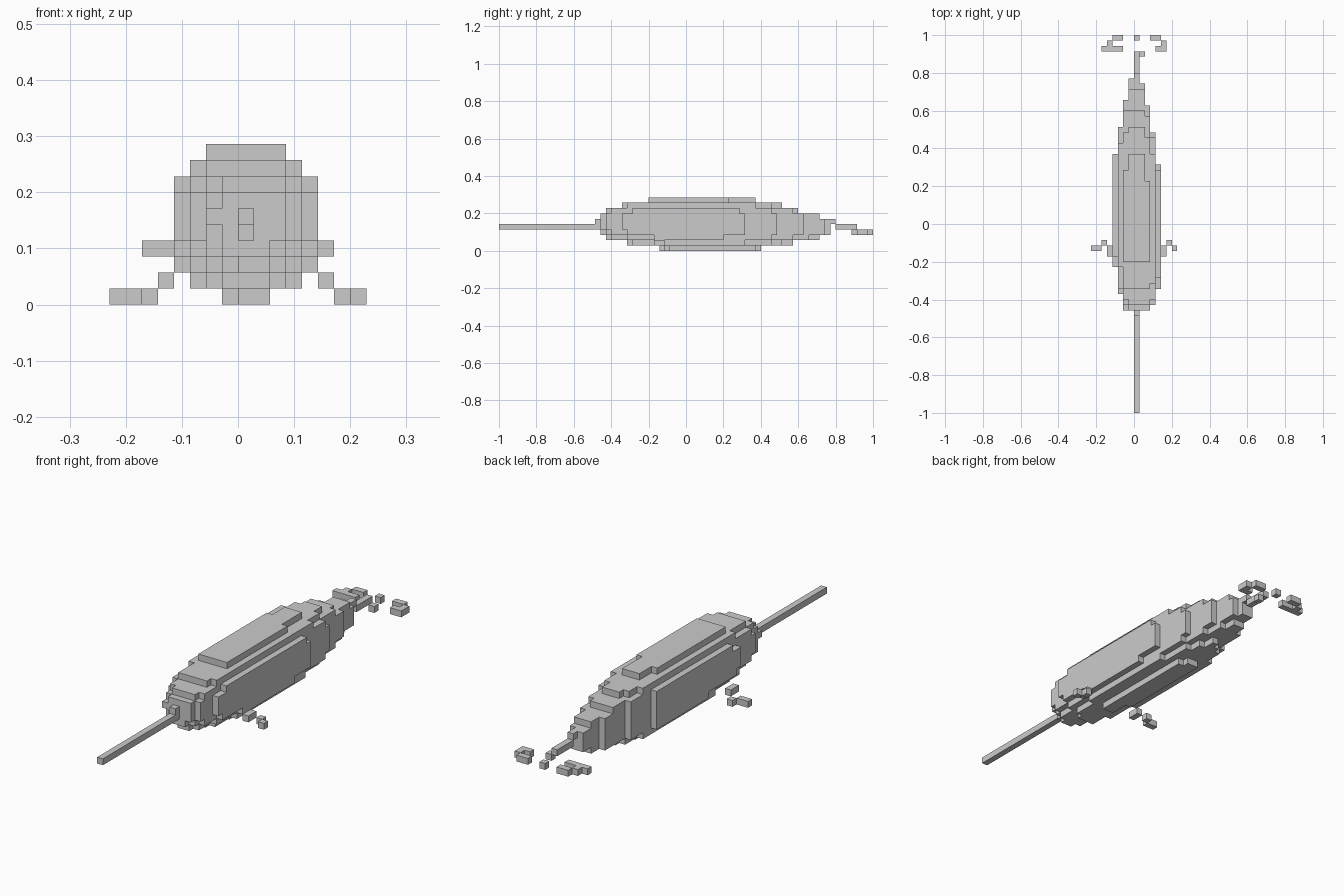
import bpy, bmesh, math
from mathutils import Vector

if "Cube" in bpy.data.objects:
    bpy.data.objects.remove(bpy.data.objects["Cube"])

V = 1 / 35  # voxel edge length

SIDES = {  # outward step -> corner order
    (1, 0, 0): ((1, 0, 0), (1, 1, 0), (1, 1, 1), (1, 0, 1)),
    (-1, 0, 0): ((0, 0, 0), (0, 0, 1), (0, 1, 1), (0, 1, 0)),
    (0, 1, 0): ((0, 1, 0), (0, 1, 1), (1, 1, 1), (1, 1, 0)),
    (0, -1, 0): ((0, 0, 0), (1, 0, 0), (1, 0, 1), (0, 0, 1)),
    (0, 0, 1): ((0, 0, 1), (1, 0, 1), (1, 1, 1), (0, 1, 1)),
    (0, 0, -1): ((0, 0, 0), (0, 1, 0), (1, 1, 0), (1, 0, 0)),
}


def voxel_object(name, cells):
    """Make a blocky mesh from the exposed faces of a set of cells."""
    cells = set(cells)
    bm = bmesh.new()
    for c in cells:
        for step, corners in SIDES.items():
            if tuple(a + b for a, b in zip(c, step)) not in cells:
                bm.faces.new([bm.verts.new((Vector(c) + Vector(k)) * V) for k in corners])
    bmesh.ops.remove_doubles(bm, verts=bm.verts, dist=1e-4)
    mesh = bpy.data.meshes.new(name)
    bm.to_mesh(mesh)
    bm.free()
    ob = bpy.data.objects.new(name, mesh)
    bpy.context.collection.objects.link(ob)
    return ob


def box(xs, ys, zs):
    """Cells of an inclusive block."""
    return [(x, y, z) for x in range(xs[0], xs[1] + 1)
            for y in range(ys[0], ys[1] + 1) for z in range(zs[0], zs[1] + 1)]


# Body: tapering round section, trimmed by the top and side outlines
COLUMNS = {-4: (-8, 12), -3: (-13, 17), -2: (-16, 22), -1: (-16, 26), 0: (-17, 27),
           1: (-16, 25), 2: (-16, 21), 3: (-15, 16), 4: (-12, 10)}
ROWS = [(-5, 13), (-11, 19), (-15, 25), (-17, 26), (-17, 26),
        (-17, 27), (-16, 24), (-15, 20), (-12, 17), (-7, 12)]
RADII = [(-17, 1.8), (-16, 2.5), (-15, 3.1), (-13, 3.7), (-11, 4.2), (-8, 4.6),
         (-5, 4.9), (3, 4.95), (13, 4.7), (17, 3.9), (20, 3.3), (25, 2.4), (27, 1.3)]


def radius(y):
    for (a, ra), (b, rb) in zip(RADII, RADII[1:]):
        if a <= y <= b:
            return ra + (rb - ra) * (y - a) / (b - a)
    return 0


body = []
for x, (x0, x1) in COLUMNS.items():
    for z, (z0, z1) in enumerate(ROWS):
        for y in range(max(x0, z0), min(x1, z1) + 1):
            cx, cz = -0.02 * (y - 3), 4.7 - 0.015 * (y - 3)
            if math.hypot(x - cx, z - cz) <= radius(y):
                body.append((x, y, z))
voxel_object("body", body)

# Tusk
voxel_object("tusk", box((0, 0), (-35, -18), (4, 4)))

# Flippers
voxel_object("flipper_left", box((-5, -5), (-6, -5), (1, 1)) + [(-6, -4, 0)]
             + box((-8, -7), (-5, -5), (0, 0)))
voxel_object("flipper_right", box((5, 5), (-6, -5), (1, 1)) + [(6, -4, 0), (7, -5, 0)])

# Tail stem and flukes
voxel_object("tail_stem", box((0, 0), (28, 31), (4, 4)) + [(1, 31, 3), (0, 34, 3)])
voxel_object("fluke_left", box((-4, -3), (34, 34), (3, 3)) + [(-5, 33, 3)]
             + box((-6, -3), (32, 32), (3, 3)))
voxel_object("fluke_right", box((3, 4), (34, 34), (3, 3)) + [(5, 33, 3)]
             + box((4, 5), (32, 32), (3, 3)))
